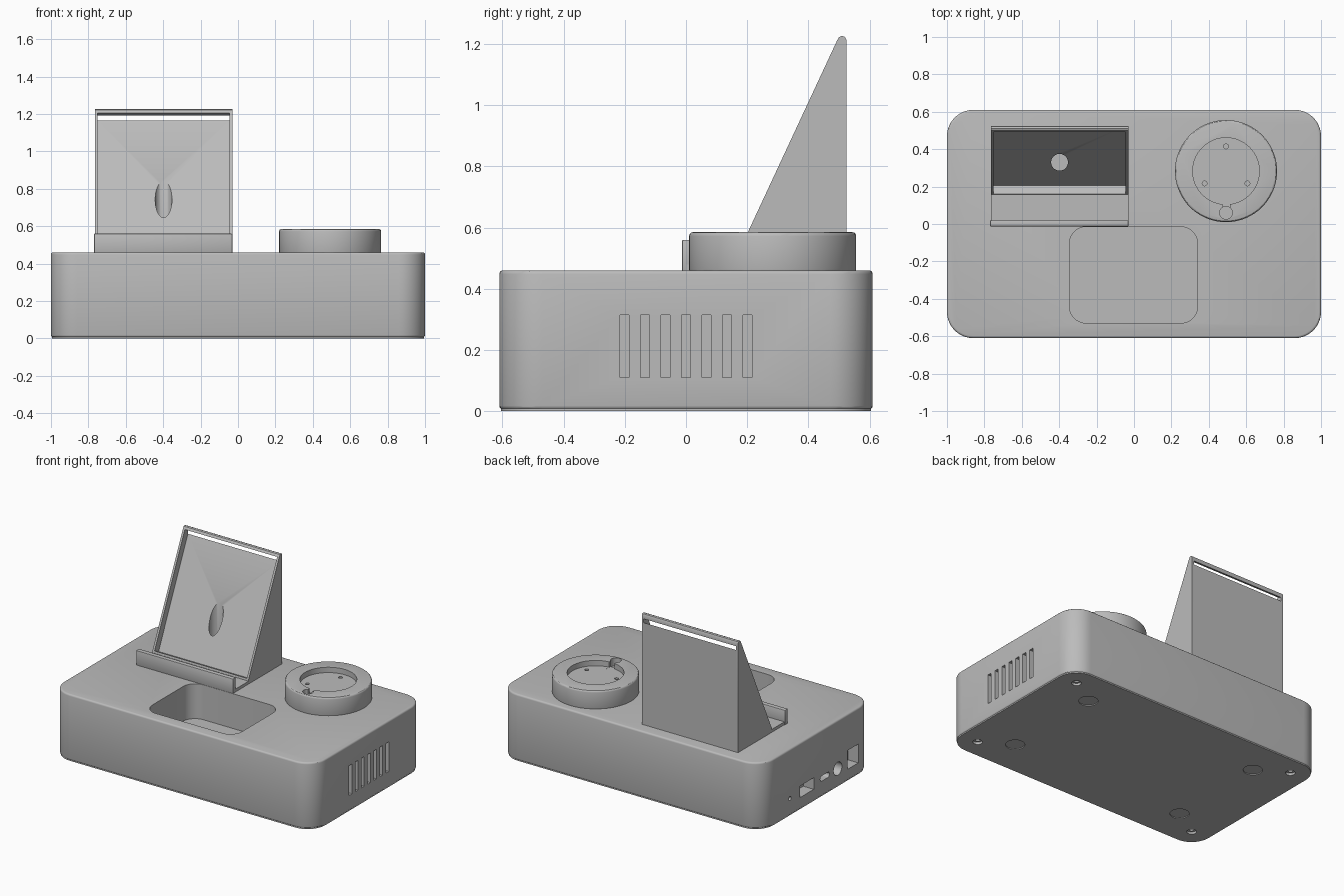
import bpy, bmesh, math
from mathutils import Vector

cube = bpy.data.objects.get("Cube")
if cube:
    bpy.data.objects.remove(cube, do_unlink=True)

grey = bpy.data.materials.new("plain_grey")
grey.use_nodes = True
colour = (0.5, 0.5, 0.5, 1)
grey.diffuse_color = colour
grey.node_tree.nodes["Principled BSDF"].inputs["Base Color"].default_value = colour


def rounded(u0, u1, v0, v1, r, n=10):
    """Outline of a rounded rectangle."""
    pts = []
    corners = [(u1 - r, v1 - r), (u0 + r, v1 - r), (u0 + r, v0 + r), (u1 - r, v0 + r)]
    for k, (cu, cv) in enumerate(corners):
        for i in range(n + 1):
            a = (k + i / n) * math.pi / 2
            pts.append((cu + r * math.cos(a), cv + r * math.sin(a)))
    return pts


def circle(u, v, r, n=32):
    return [(u + r * math.cos(2 * math.pi * i / n), v + r * math.sin(2 * math.pi * i / n))
            for i in range(n)]


def rect(u0, u1, v0, v1):
    return [(u0, v0), (u1, v0), (u1, v1), (u0, v1)]


def prism(name, outline, axis, lo, hi):
    """Extrude an outline along z (outline in x, y) or along x (outline in y, z)."""
    bm = bmesh.new()
    place = (lambda p, w: (w, *p)) if axis == "x" else (lambda p, w: (*p, w))
    ends = [[bm.verts.new(place(p, w)) for p in outline] for w in (lo, hi)]
    for ring in ends:
        bm.faces.new(ring)
    count = len(outline)
    for i in range(count):
        j = (i + 1) % count
        bm.faces.new((ends[0][i], ends[0][j], ends[1][j], ends[1][i]))
    bmesh.ops.recalc_face_normals(bm, faces=bm.faces)
    mesh = bpy.data.meshes.new(name)
    bm.to_mesh(mesh)
    bm.free()
    mesh.materials.append(grey)
    obj = bpy.data.objects.new(name, mesh)
    bpy.context.collection.objects.link(obj)
    return obj


def activate(obj):
    bpy.ops.object.select_all(action="DESELECT")
    obj.select_set(True)
    bpy.context.view_layer.objects.active = obj


def bevel(obj, width, segments=3):
    activate(obj)
    mod = obj.modifiers.new("rim", "BEVEL")
    mod.width, mod.segments, mod.limit_method = width, segments, "ANGLE"
    mod.angle_limit = math.radians(40)
    bpy.ops.object.modifier_apply(modifier=mod.name)


def cut(obj, outline, axis, lo, hi):
    cutter = prism("cutter", outline, axis, lo, hi)
    activate(obj)
    mod = obj.modifiers.new("cut", "BOOLEAN")
    mod.operation, mod.solver, mod.object = "DIFFERENCE", "EXACT", cutter
    bpy.ops.object.modifier_apply(modifier=mod.name)
    mesh = cutter.data
    bpy.data.objects.remove(cutter, do_unlink=True)
    bpy.data.meshes.remove(mesh)


def smooth(obj):
    activate(obj)
    bpy.ops.object.shade_smooth_by_angle(angle=math.radians(30))


# Housing with rounded corners, on a thin bottom plate
housing = prism("housing", rounded(-1, 1, -0.61, 0.61, 0.14), "z", 0.006, 0.46)
bevel(housing, 0.012)
bottom_plate = prism("bottom_plate", rounded(-0.995, 0.995, -0.605, 0.605, 0.135), "z", 0, 0.02)

# Storage pocket in the top
cut(housing, rounded(-0.345, 0.34, -0.53, -0.015, 0.09), "z", 0.22, 0.6)

# Vent slots on the left side
for i in range(-3, 4):
    y = i * 0.067
    cut(housing, rect(y - 0.015, y + 0.015, 0.11, 0.315), "x", 0.95, 1.1)

# Ports on the right side
ports = [circle(0.295, 0.118, 0.014, 20),
         rect(0.035, 0.185, 0.083, 0.163),
         rounded(-0.135, -0.035, 0.106, 0.142, 0.017, 6),
         circle(-0.227, 0.125, 0.045),
         rect(-0.45, -0.33, 0.08, 0.21)]
for outline in ports:
    cut(housing, outline, "x", -1.1, -0.92)

# Screw holes and foot recesses underneath
for sx in (-1, 1):
    for sy in (-1, 1):
        x, y = sx * 0.865, sy * 0.476
        for part in (housing, bottom_plate):
            cut(part, circle(x, y, 0.03), "z", -0.1, 0.016)
            cut(part, circle(x, y, 0.016, 20), "z", -0.1, 0.06)
        cut(bottom_plate, circle(sx * 0.665, sy * 0.353, 0.06), "z", -0.1, 0.008)

# Wedge stand with a sunken sloping face that breaks through at the top
wedge = prism("stand_wedge", [(0.158, 0.455), (0.525, 0.455), (0.525, 1.212), (0.52, 1.222),
                              (0.51, 1.226), (0.5, 1.222), (0.494, 1.212), (0.158, 0.49)],
              "x", -0.765, -0.03)
foot = Vector((0.16, 0.495))
along = Vector((0.42, 0.907))
inward = Vector((0.907, -0.42))
recess = [foot + along * t + inward * d
          for t, d in ((0, -0.1), (0, 0.05), (0.785, 0.05), (0.785, -0.1))]
cut(wedge, [tuple(p) for p in recess], "x", -0.75, -0.045)

# Upright cable hole through the sloping face
cut(wedge, circle(-0.398, 0.33, 0.045), "z", 0.47, 1.0)

# Ledge and front lip of the stand
ledge = prism("stand_ledge", rect(0, 0.16, 0.455, 0.48), "x", -0.765, -0.03)
lip = prism("stand_lip", rect(-0.013, 0.02, 0.455, 0.56), "x", -0.77, -0.03)
bevel(lip, 0.005, 2)

# Round charging puck with a sunken dish
cx, cy = 0.492, 0.283
puck = prism("round_puck", circle(cx, cy, 0.273, 72), "z", 0.45, 0.585)
bevel(puck, 0.013)
cut(puck, circle(cx, cy, 0.178, 64), "z", 0.548, 0.7)

# Cable notch and screw holes in the puck
cut(puck, rect(cx - 0.02, cx + 0.02, 0.06, 0.15), "z", 0.547, 0.7)
cut(puck, circle(cx, 0.06, 0.034), "z", 0.53, 0.7)
for k in range(3):
    a = math.radians(90 + 120 * k)
    cut(puck, circle(cx + 0.132 * math.cos(a), cy + 0.132 * math.sin(a), 0.013, 16),
        "z", 0.5, 0.7)

for obj in (housing, bottom_plate, wedge, ledge, lip, puck):
    smooth(obj)
